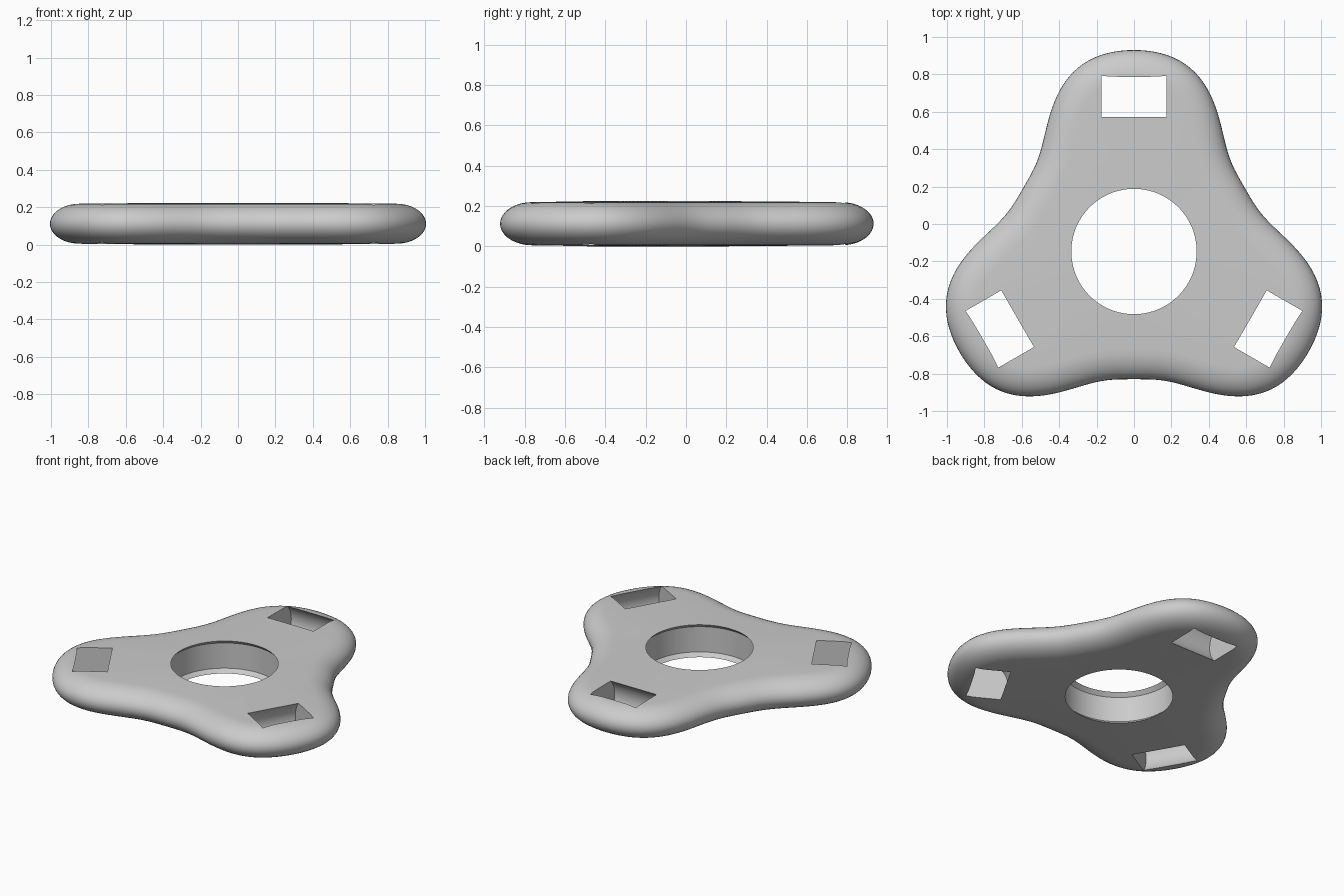
import bpy, bmesh
from math import sin, cos, pi, radians
from mathutils import Vector, Matrix

cube = bpy.data.objects.get("Cube")
if cube:
    bpy.data.objects.remove(cube, do_unlink=True)

CENTER = Vector((0, -0.147, 0))
MID, HALF, DOME = 0.112, 0.107, 0.005
SEGMENTS, EDGE_STEPS, ROUND = 192, 18, 0.16
HOLE, GROOVE, CHAMFER = 0.335, 0.36, 0.025

grey = bpy.data.materials.new("light grey")
grey.use_nodes = True
grey.diffuse_color = (0.6, 0.6, 0.6, 1)
grey.node_tree.nodes["Principled BSDF"].inputs["Base Color"].default_value = grey.diffuse_color


def outline(t):
    """Three-lobed outline, one lobe pointing to the back."""
    p = t - pi / 2
    r = 0.88 + 0.212 * cos(3 * p) - 0.015 * cos(9 * p)
    return Vector((r * cos(t), r * sin(t), 0))


def inset(t, d):
    """Outline point moved inward along its normal."""
    tangent = (outline(t + 0.001) - outline(t - 0.001)).normalized()
    return outline(t) - d * Vector((tangent.y, -tangent.x, 0))


def make_object(name, bm):
    bmesh.ops.recalc_face_normals(bm, faces=bm.faces)
    mesh = bpy.data.meshes.new(name)
    bm.to_mesh(mesh)
    bm.free()
    mesh.materials.append(grey)
    obj = bpy.data.objects.new(name, mesh)
    bpy.context.collection.objects.link(obj)
    return obj


# Body: rounded rim, flat faces and a grooved centre hole, lofted as one ring
angles = [2 * pi * i / SEGMENTS for i in range(SEGMENTS)]
rings = []
for k in range(EDGE_STEPS + 1):
    a = -pi / 2 + pi * k / EDGE_STEPS
    rings.append([inset(t, ROUND * (1 - cos(a))) + Vector((0, 0, MID + HALF * sin(a)))
                  for t in angles])
top = HALF + DOME
for radius, z in [(HOLE, top), (GROOVE, top - CHAMFER),
                  (GROOVE, CHAMFER - top), (HOLE, -top)]:
    rings.append([Vector((radius * cos(t), radius * sin(t), MID + z)) for t in angles])

bm = bmesh.new()
loops = [[bm.verts.new(CENTER + p) for p in ring] for ring in rings]
for a, b in zip(loops, loops[1:] + loops[:1]):
    for i in range(SEGMENTS):
        j = (i + 1) % SEGMENTS
        bm.faces.new((a[i], a[j], b[j], b[i]))
body = make_object("three_lobed_body", bm)

# Slots: a short sideways cylinder cut through each lobe
for i in range(3):
    bm = bmesh.new()
    place = (Matrix.Translation(CENTER) @ Matrix.Rotation(radians(120 * i), 4, "Z")
             @ Matrix.Translation((0, 0.825, MID)) @ Matrix.Rotation(pi / 2, 4, "Y"))
    bmesh.ops.create_cone(bm, cap_ends=True, segments=64, radius1=0.152, radius2=0.152,
                          depth=0.35, matrix=place)
    cutter = make_object(f"slot_cutter_{i + 1}", bm)
    cutter.hide_render = True
    cut = body.modifiers.new("slot", "BOOLEAN")
    cut.operation = "DIFFERENCE"
    cut.solver = "EXACT"
    cut.object = cutter
    bpy.context.view_layer.objects.active = body
    bpy.ops.object.modifier_apply(modifier=cut.name)
    bpy.data.objects.remove(cutter, do_unlink=True)

# Smooth shading with crisp hole and slot edges
bpy.ops.object.select_all(action="DESELECT")
body.select_set(True)
bpy.context.view_layer.objects.active = body
bpy.ops.object.shade_smooth_by_angle(angle=radians(30))
